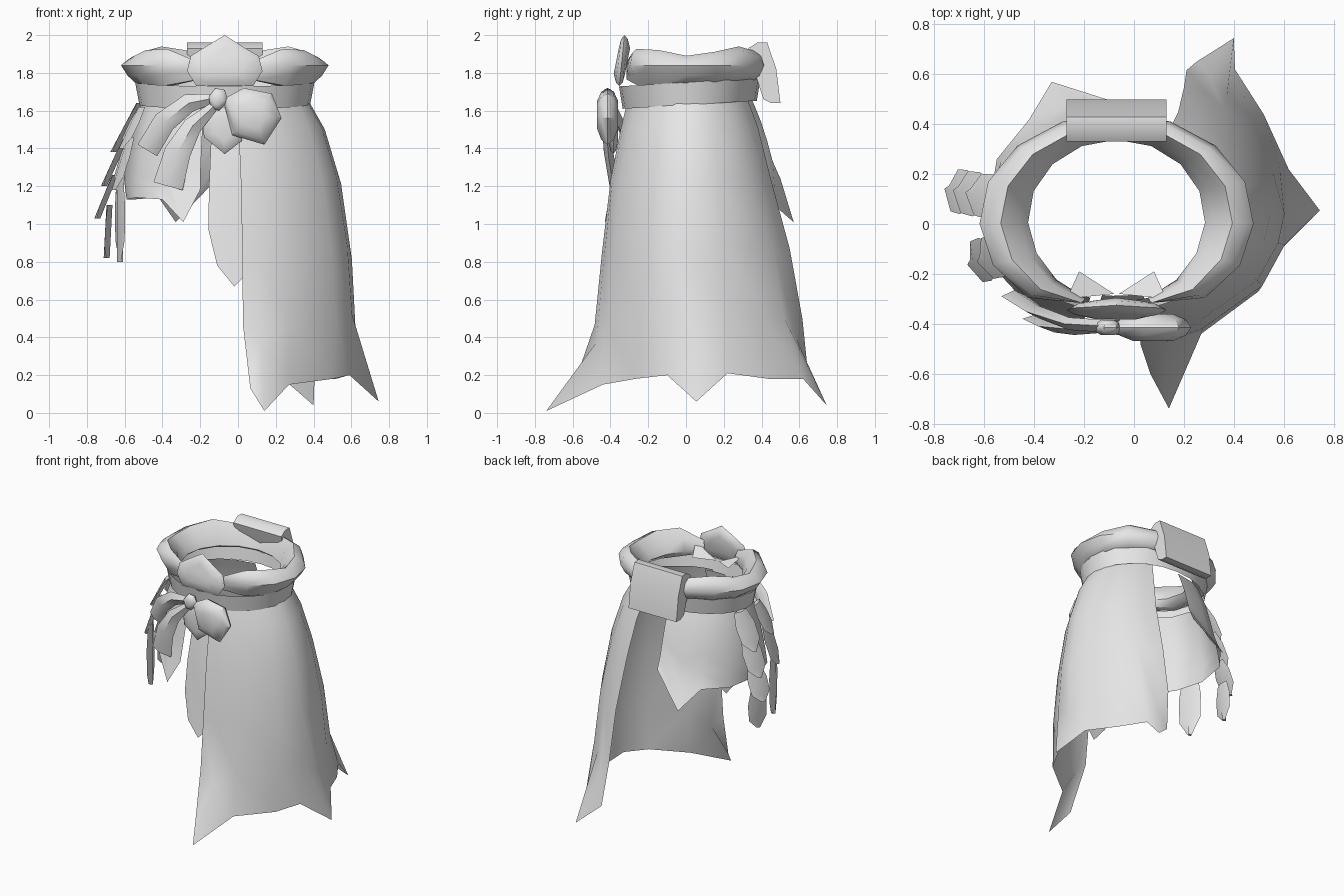
import bpy, math
from mathutils import Vector

if "Cube" in bpy.data.objects:
    bpy.data.objects.remove(bpy.data.objects["Cube"])

cloth = bpy.data.materials.new("plain_grey_cloth")
cloth.use_nodes = True
cloth.diffuse_color = (0.8, 0.8, 0.8, 1)
cloth.node_tree.nodes["Principled BSDF"].inputs["Base Color"].default_value = (0.8, 0.8, 0.8, 1)
parts = []
CX, CY = -0.07, 0.02


def add_mesh(name, verts, faces):
    mesh = bpy.data.meshes.new(name)
    mesh.from_pydata([tuple(v) for v in verts], [], faces)
    mesh.materials.append(cloth)
    obj = bpy.data.objects.new(name, mesh)
    bpy.context.collection.objects.link(obj)
    parts.append(obj)
    return obj


def loft(name, rows, wrap=False, loop=False, caps=False):
    """Skin rows of points; wrap closes each row, loop joins last row to first."""
    n, m = len(rows[0]), len(rows)
    faces = []
    for i in range(m if loop else m - 1):
        a, b = i * n, ((i + 1) % m) * n
        for j in range(n if wrap else n - 1):
            k = (j + 1) % n
            faces.append((a + j, a + k, b + k, b + j))
    if caps:
        faces += [tuple(range(n))[::-1], tuple(range((m - 1) * n, m * n))]
    return add_mesh(name, [p for r in rows for p in r], faces)


def interp(z):
    """Skirt half width, front depth and back depth at height z."""
    for low, high in zip(FLARE[1:], FLARE):
        if z >= low[0]:
            f = min(1, (high[0] - z) / (high[0] - low[0]))
            return [h + (l - h) * f for h, l in zip(high[1:], low[1:])]
    return FLARE[-1][1:]


def oval(angle, rx, ry, z):
    t = math.radians(angle)
    return Vector((CX + rx * math.cos(t), CY + ry * math.sin(t), z))


FLARE = [(1.66, .44, .33, .335), (1.5, .53, .37, .4), (1.2, .62, .43, .48),
         (.8, .675, .475, .6), (.4, .695, .515, .67)]


def skirt(name, hem, flare, inset):
    """Panel hanging from the belt; hem lists angle and hem point per column."""
    columns = []
    for angle, x, y, z in hem:
        col = []
        for s in (0, .1, .28, .53, .78):
            h = 1.66 + (z - 1.66) * s
            rx, front, back = interp(h)
            depth = back if angle % 360 < 180 else front
            col.append(oval(angle, .44 + (rx - .44) * flare - inset, depth - inset, h))
        columns.append(col + [Vector((x, y, z))])
    return loft(name, columns)


def ribbon(name, path, normal, thick):
    """Tapering band along a path of (point, half width), diamond in section."""
    n = Vector(normal)
    pts = [Vector(p) for p, w in path]
    rows = []
    for i, (p, w) in enumerate(path):
        tangent = pts[min(i + 1, len(pts) - 1)] - pts[max(i - 1, 0)]
        side = tangent.cross(n).normalized() * w
        rows.append([pts[i] - side, pts[i] + n * thick, pts[i] + side, pts[i] - n * thick])
    return loft(name, rows, wrap=True, caps=True)


def pillow(name, outline, y, thick, lean=0):
    """Puffed cushion from an x-z outline."""
    cx = sum(p[0] for p in outline) / len(outline)
    cz = sum(p[1] for p in outline) / len(outline)
    rows = []
    for scale, dy in ((.5, -1), (.85, -.6), (1, 0), (.85, .6), (.5, 1)):
        rows.append([(cx + (x - cx) * scale, y + dy * thick + lean * (z - cz),
                      cz + (z - cz) * scale) for x, z in outline])
    return loft(name, rows, wrap=True, caps=True)


# Long skirt panel, pointed at the front, side and back
skirt("long_skirt", [
    (-82, .065, -.6, .13), (-74, .14, -.74, .01), (-60, .27, -.44, .15),
    (-32, .5, -.27, .18), (-12, .59, -.1, .2), (2, .745, .055, .06),
    (18, .62, .22, .21), (38, .52, .44, .18), (50, .405, .62, .18),
    (57, .4, .745, .04), (66, .25, .65, .17)], 1, 0)

# Short skirt round the other side
skirt("short_skirt", [
    (94, -.11, .5, 1.24), (113, -.33, .57, 1.01), (128, -.42, .42, 1.14),
    (150, -.55, .26, 1.13), (180, -.59, .02, 1.13), (210, -.54, -.2, 1.14),
    (232, -.4, -.35, 1.13), (241, -.29, -.43, 1.01), (256, -.2, -.4, 1.18)], .6, .005)

# Front flap under the long panel
skirt("front_flap", [
    (262, -.11, -.44, .78), (268, -.02, -.45, .67), (275, .03, -.44, .72),
    (284, .1, -.42, .85)], 1, .022)

# Belt, tilted down at the front
belt = []
for i in range(24):
    column = [oval(i * 15, rx, ry, z) for rx, ry, z in ((.452, .355, 1.63), (.475, .375, 1.75))]
    for p in column:
        p.z += .06 * p.y
    belt.append(column)
loft("belt", belt, loop=True)

# Flared collar roll seated on the belt, tapering to points at the front
collar = []
COUNT = 14
for i in range(COUNT + 1):
    angle = -72 + 324 * i / COUNT
    top = 1.89 + .05 * math.sin(math.radians(2 * angle)) ** 2
    base = 1.74 + .02 * math.sin(math.radians(angle))
    ring = [oval(angle, rx, ry, z) for rx, ry, z in (
        (.465, .367, base), (.515, .4, 1.785), (.55, .425, 1.84), (.52, .408, top - .025),
        (.465, .375, top), (.39, .34, top - .07), (.355, .318, 1.775), (.4, .335, base))]
    for p in ring:
        p.y = max(p.y, -.32)
    mid = sum(ring, Vector()) / len(ring)
    k = (.5, .9, 1)[min(i, COUNT - i, 2)]
    collar.append([mid + (p - mid) * k for p in ring])
loft("collar_roll", collar, wrap=True, caps=True)

# Folded collar tips inside the front
for side, name in ((-1, "right"), (1, "left")):
    add_mesh(name + "_collar_tip",
             [(CX + side * x, y, z) for x, y, z in (
                 (.2, -.3, 1.84), (.15, -.19, 1.77), (.01, -.28, 1.75))], [(0, 1, 2)])

# Back knot
section = [(.33, 1.93), (.38, 1.962), (.43, 1.96), (.478, 1.82), (.5, 1.64),
           (.45, 1.64), (.41, 1.66), (.365, 1.8)]
loft("back_knot", [[(x, y, z) for y, z in section] for x in (-.27, -.07, .13)],
     wrap=True, caps=True)

# Front petals, bow loop and bow knot
pillow("upper_petal", [(-.07, 2.0), (.04, 1.93), (.11, 1.89), (.13, 1.81), (.08, 1.73),
                       (-.22, 1.73), (-.27, 1.81), (-.25, 1.89), (-.17, 1.94)], -.34, .03, .1)
pillow("lower_petal", [(-.2, 1.62), (-.18, 1.46), (-.07, 1.37), (.02, 1.44), (.04, 1.62)],
       -.385, .025)
pillow("bow_loop", [(-.08, 1.66), (.03, 1.72), (.18, 1.69), (.23, 1.56), (.14, 1.42),
                    (-.03, 1.47)], -.415, .055)
pillow("bow_knot", [(-.16, 1.67), (-.12, 1.72), (-.07, 1.71), (-.05, 1.65), (-.1, 1.6),
                    (-.14, 1.61)], -.415, .03)

# Bow tails
ribbon("upper_bow_tail", [((-.11, -.41, 1.67), .02), ((-.26, -.4, 1.64), .05),
                          ((-.39, -.35, 1.54), .06), ((-.48, -.29, 1.39), .06)], (0, -1, 0), .025)
ribbon("lower_bow_tail", [((-.11, -.41, 1.64), .02), ((-.24, -.42, 1.52), .05),
                          ((-.32, -.41, 1.38), .07), ((-.37, -.38, 1.2), .08)], (0, -1, 0), .025)

# Side tassels made of overlapping leaves
LEAVES = {
    "rear": (170, [(.46, 1.64, .6, 1.38), (.53, 1.46, .65, 1.2),
                   (.59, 1.26, .685, 1.03), (.62, 1.1, .635, .82)]),
    "front": (197, [(.46, 1.62, .57, 1.4), (.52, 1.46, .61, 1.18), (.58, 1.26, .58, .8)]),
}
for place, (angle, leaves) in LEAVES.items():
    out = oval(angle, 1, 1, 0) - oval(angle, 0, 0, 0)
    for i, (r0, z0, r1, z1) in enumerate(leaves):
        path = []
        for s, w in ((0, .06), (.35, .09), (.75, .085), (1, .015)):
            r = r0 + (r1 - r0) * s
            path.append((oval(angle, r, r, z0 + (z1 - z0) * s), w))
        ribbon(f"{place}_tassel_leaf_{i + 1}", path, out, .016)

# Smooth shading with crisp edges
bpy.ops.object.select_all(action='DESELECT')
for obj in parts:
    obj.select_set(True)
bpy.context.view_layer.objects.active = parts[0]
bpy.ops.object.shade_smooth_by_angle(angle=math.radians(45))
